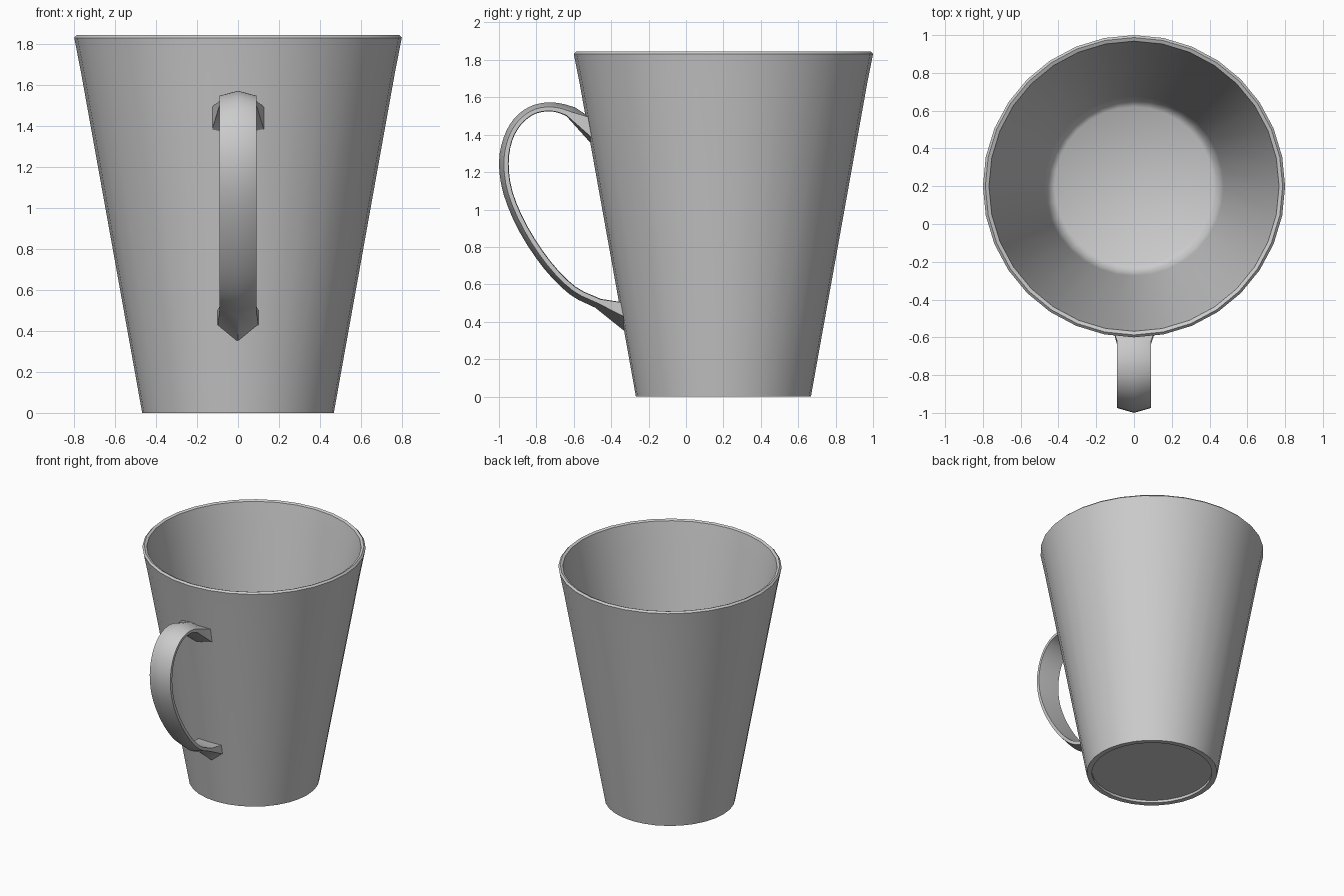
import bpy, math
from mathutils import Vector

if "Cube" in bpy.data.objects:
    bpy.data.objects.remove(bpy.data.objects["Cube"])

SEG = 32
CY = 0.2  # cup axis sits behind the origin to leave room for the handle


def make(name, verts, faces, angle):
    me = bpy.data.meshes.new(name)
    me.from_pydata(verts, [], faces)
    ob = bpy.data.objects.new(name, me)
    bpy.context.collection.objects.link(ob)
    bpy.ops.object.select_all(action='DESELECT')
    ob.select_set(True)
    bpy.context.view_layer.objects.active = ob
    bpy.ops.object.mode_set(mode='EDIT')
    bpy.ops.mesh.select_all(action='SELECT')
    bpy.ops.mesh.normals_make_consistent(inside=False)
    bpy.ops.object.mode_set(mode='OBJECT')
    bpy.ops.object.shade_smooth_by_angle(angle=math.radians(angle))
    return ob


def bridge(rows, n):
    return [(r * n + i, r * n + (i + 1) % n, (r + 1) * n + (i + 1) % n, (r + 1) * n + i)
            for r in range(rows - 1) for i in range(n)]


# Cup body: turned profile from the recessed underside, over the rim, to the inner floor
profile = [(0.43, 0.02), (0.43, 0), (0.468, 0), (0.502, 0.19), (0.768, 1.67), (0.80, 1.832),
           (0.787, 1.845), (0.768, 1.837), (0.735, 1.67), (0.475, 0.19), (0.455, 0.085), (0.42, 0.06)]
verts = [(r * math.cos(2 * math.pi * i / SEG), CY + r * math.sin(2 * math.pi * i / SEG), z)
         for r, z in profile for i in range(SEG)]
last = (len(profile) - 1) * SEG
faces = bridge(len(profile), SEG) + [tuple(range(SEG))[::-1], tuple(range(last, last + SEG))]
make("cup_body", verts, faces, 50)

# Handle: outer and inner side outlines (y, z), lofted with a ridged strap section
outer = [(-0.595, 1.547), (-0.67, 1.567), (-0.75, 1.572), (-0.84, 1.548), (-0.92, 1.485), (-0.975, 1.385),
         (-1.0, 1.25), (-0.975, 1.08), (-0.89, 0.88), (-0.76, 0.685), (-0.62, 0.545), (-0.485, 0.475)]
inner = [(-0.64, 1.5), (-0.69, 1.519), (-0.75, 1.524), (-0.82, 1.505), (-0.885, 1.449), (-0.93, 1.365),
         (-0.948, 1.245), (-0.926, 1.09), (-0.845, 0.905), (-0.722, 0.72), (-0.59, 0.587), (-0.455, 0.522)]


def smooth(pts, steps=3):
    p = [Vector(q) for q in pts]
    p = [2 * p[0] - p[1]] + p + [2 * p[-1] - p[-2]]
    out = []
    for k in range(1, len(p) - 2):
        a, b, c, d = p[k - 1:k + 3]
        for s in range(steps):
            t = s / steps
            out.append(0.5 * (2 * b + (c - a) * t + (2 * a - 5 * b + 4 * c - d) * t * t
                              + (3 * b - a - 3 * c + d) * t ** 3))
    return out + [p[-2]]


def section(o, i, w, f, g):
    # ridge in the middle of the outside, thin side edges, flat inside
    pts = [(0, o), (w, o.lerp(i, f)), (w, o.lerp(i, g)), (0, i), (-w, o.lerp(i, g)), (-w, o.lerp(i, f))]
    return [(x, q[0], q[1]) for x, q in pts]


def on_wall(zo, zi, w, f, g):
    # flared foot of the handle, set just inside the cup wall
    sec = section(Vector((0, zo)), Vector((0, zi)), w, f, g)
    return [(x, CY + 0.013 - math.sqrt((0.468 + 0.18 * z) ** 2 - x * x), z) for x, y, z in sec]


loft = on_wall(1.5, 1.34, 0.13, 0.05, 0.8)
mid = [section(o, i, 0.09, 0.5, 0.95) for o, i in zip(smooth(outer), smooth(inner))]
for s in mid:
    loft += s
loft += on_wall(0.34, 0.505, 0.10, 0.5, 0.98)
count = len(mid) + 2
end = (count - 1) * 6
faces = bridge(count, 6) + [tuple(range(6))[::-1], tuple(range(end, end + 6))]
make("handle", loft, faces, 50)
